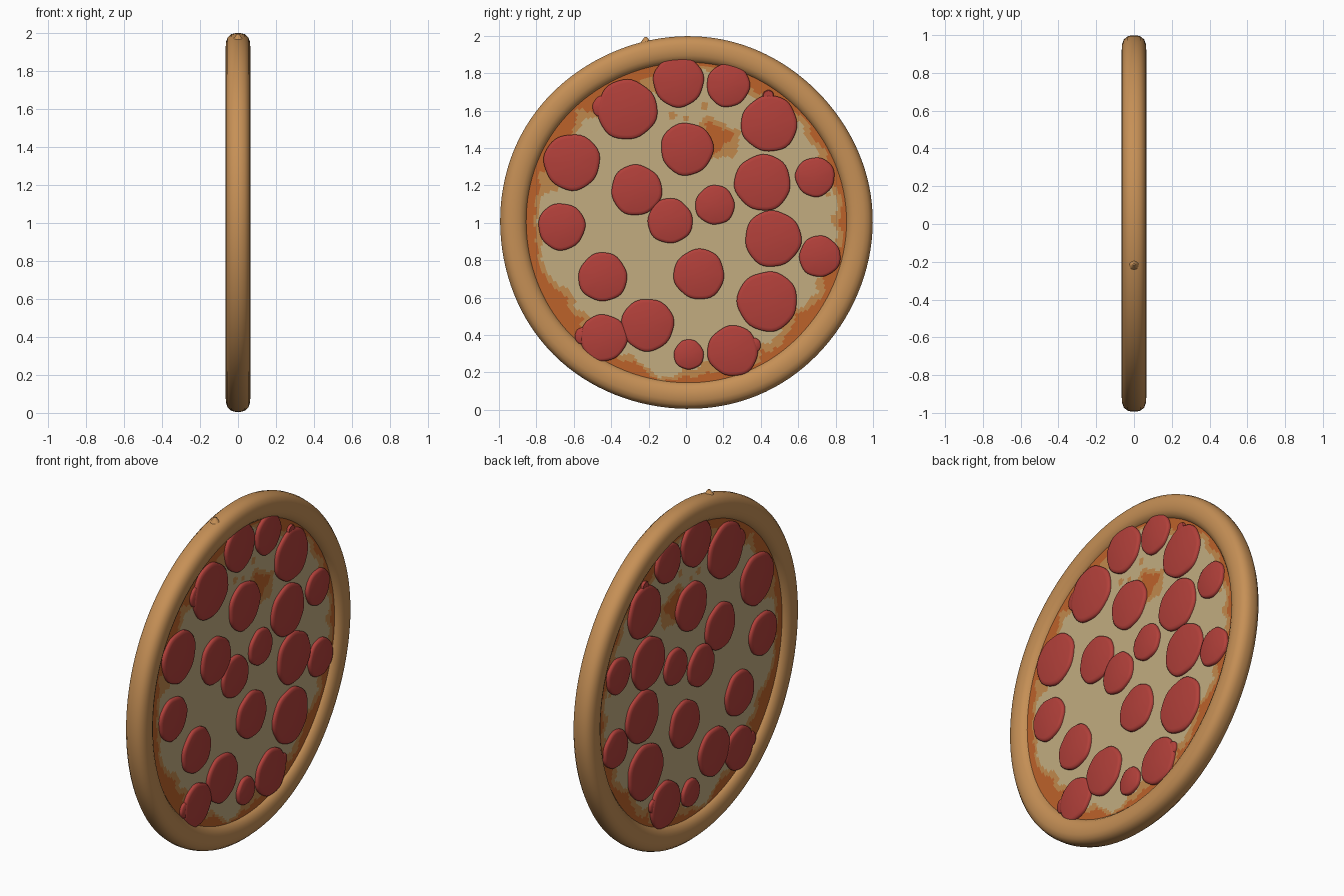
import bpy, bmesh, math
from mathutils import Vector, noise

if "Cube" in bpy.data.objects:
    bpy.data.objects.remove(bpy.data.objects["Cube"])


def material(name, rgb):
    lin = [((c / 255 + 0.055) / 1.055) ** 2.4 for c in rgb]
    m = bpy.data.materials.new(name)
    m.diffuse_color = (*lin, 1)
    m.use_nodes = True
    m.node_tree.nodes["Principled BSDF"].inputs["Base Color"].default_value = m.diffuse_color
    return m


CRUST = material("crust tan", (198, 144, 86))
CHEESE = material("cheese cream", (194, 172, 128))
TOASTED = material("toasted cheese", (192, 136, 76))
SAUCE = material("sauce orange", (188, 98, 42))
MEAT = material("sausage red", (178, 64, 58))


def lathe(bm, profile, steps, cy=0, cz=1, closed=False, wobble=None):
    """Spin (radius, x) points about an axis along x through (cy, cz)."""
    rings = []
    for r, x in profile:
        if r == 0:
            rings.append([bm.verts.new((x, cy, cz))] * steps)
            continue
        ring = []
        for i in range(steps):
            a = 2 * math.pi * i / steps
            k = r * (wobble(a) if wobble else 1)
            ring.append(bm.verts.new((x, cy + k * math.cos(a), cz + k * math.sin(a))))
        rings.append(ring)
    pairs = list(zip(rings, rings[1:]))
    if closed:
        pairs.append((rings[-1], rings[0]))
    for p, q in pairs:
        for i in range(steps):
            j = (i + 1) % steps
            quad = list(dict.fromkeys((p[i], p[j], q[j], q[i])))
            bm.faces.new(quad)


def finish(name, bm, mats, angle=40):
    bmesh.ops.recalc_face_normals(bm, faces=bm.faces[:])
    me = bpy.data.meshes.new(name)
    bm.to_mesh(me)
    bm.free()
    for m in mats:
        me.materials.append(m)
    ob = bpy.data.objects.new(name, me)
    bpy.context.collection.objects.link(ob)
    bpy.ops.object.select_all(action='DESELECT')
    ob.select_set(True)
    bpy.context.view_layer.objects.active = ob
    bpy.ops.object.shade_smooth_by_angle(angle=math.radians(angle))
    return ob


# Crust ring, with the same rounded rim on both sides
half = [(0.852, 0.02), (0.858, 0.036), (0.872, 0.051), (0.892, 0.061), (0.92, 0.065),
        (0.95, 0.063), (0.974, 0.054), (0.99, 0.036), (0.996, 0.014)]
bm = bmesh.new()
lathe(bm, half + [(r, -x) for r, x in reversed(half)], 128, closed=True,
      wobble=lambda a: 1 + 0.003 * math.sin(5 * a + 1))
finish("crust", bm, [CRUST], 60)

# Small dough bump on top of the rim
bm = bmesh.new()
bmesh.ops.create_cone(bm, segments=10, radius1=0.035, radius2=0.006, depth=0.04, cap_ends=True)
bmesh.ops.translate(bm, verts=bm.verts[:], vec=(0, -0.215, 1.974))
finish("crust_bump", bm, [CRUST])

# Filling: cheese, toasted spots and sauce, coloured by distance from rim and noise
PATCHES = [(0.20, 1.46, 0.10, 0.75), (-0.05, 1.55, 0.08, 0.42), (0.72, 0.5, 0.12, 0.3),
           (-0.72, 0.58, 0.10, 0.4), (-0.68, 1.5, 0.10, 0.3), (0.24, 0.98, 0.06, 0.4)]


def sauciness(y, z):
    r = math.hypot(y, z - 1)
    n = noise.noise(Vector((y * 5, z * 5, 3.1))) + 0.6 * noise.noise(Vector((y * 13, z * 13, 7.7)))
    rim = max(0, (r - 0.62) / 0.23) ** 2 * 0.85
    spots = sum(s * math.exp(-((y - py) ** 2 + (z - pz) ** 2) / w ** 2) for py, pz, w, s in PATCHES)
    return 0.5 * n + rim + spots


bm = bmesh.new()
front = [(0.87 * i / 64, 0.032) for i in range(65)]
lathe(bm, front + [(r, -x) for r, x in reversed(front)], 240)
for f in bm.faces:
    c = f.calc_center_median()
    v = sauciness(c.y, c.z)
    f.material_index = 2 if v > 0.6 else 1 if v > 0.39 else 0
finish("filling", bm, [CHEESE, TOASTED, SAUCE])

# Sausage slices: y, z, radius, repeated on both sides (tiny ones are ragged edges)
SLICES = [(-.04, 1.755, .135), (.225, 1.735, .115), (-.315, 1.605, .16), (-.44, 1.62, .06),
          (.445, 1.53, .15), (.44, 1.68, .03), (-.61, 1.325, .15), (.005, 1.395, .14),
          (-.265, 1.175, .135), (-.085, 1.01, .12), (.155, 1.095, .105), (.41, 1.215, .15),
          (.69, 1.245, .105), (-.665, .98, .125), (.465, .915, .15), (.715, .82, .11),
          (-.445, .71, .13), (.07, .725, .135), (.435, .58, .16), (-.205, .455, .14),
          (-.44, .385, .125), (-.55, .395, .045), (.015, .295, .08), (.25, .315, .135),
          (.36, .345, .04)]
bm = bmesh.new()
for k, (y, z, r) in enumerate(SLICES):
    def ragged(a, k=k):
        return 1 + 0.02 * math.sin(3 * a + k) + 0.012 * math.sin(7 * a + 2 * k)
    top = 0.052 if r > 0.07 else 0.047
    for s in (1, -1):
        lathe(bm, [(r, s * 0.03), (r, s * (top - 0.010)), (r * 0.96, s * (top - 0.004)),
                   (r * 0.87, s * top), (0, s * top)], 40, y, z, wobble=ragged)
finish("sausage_slices", bm, [MEAT], 50)
